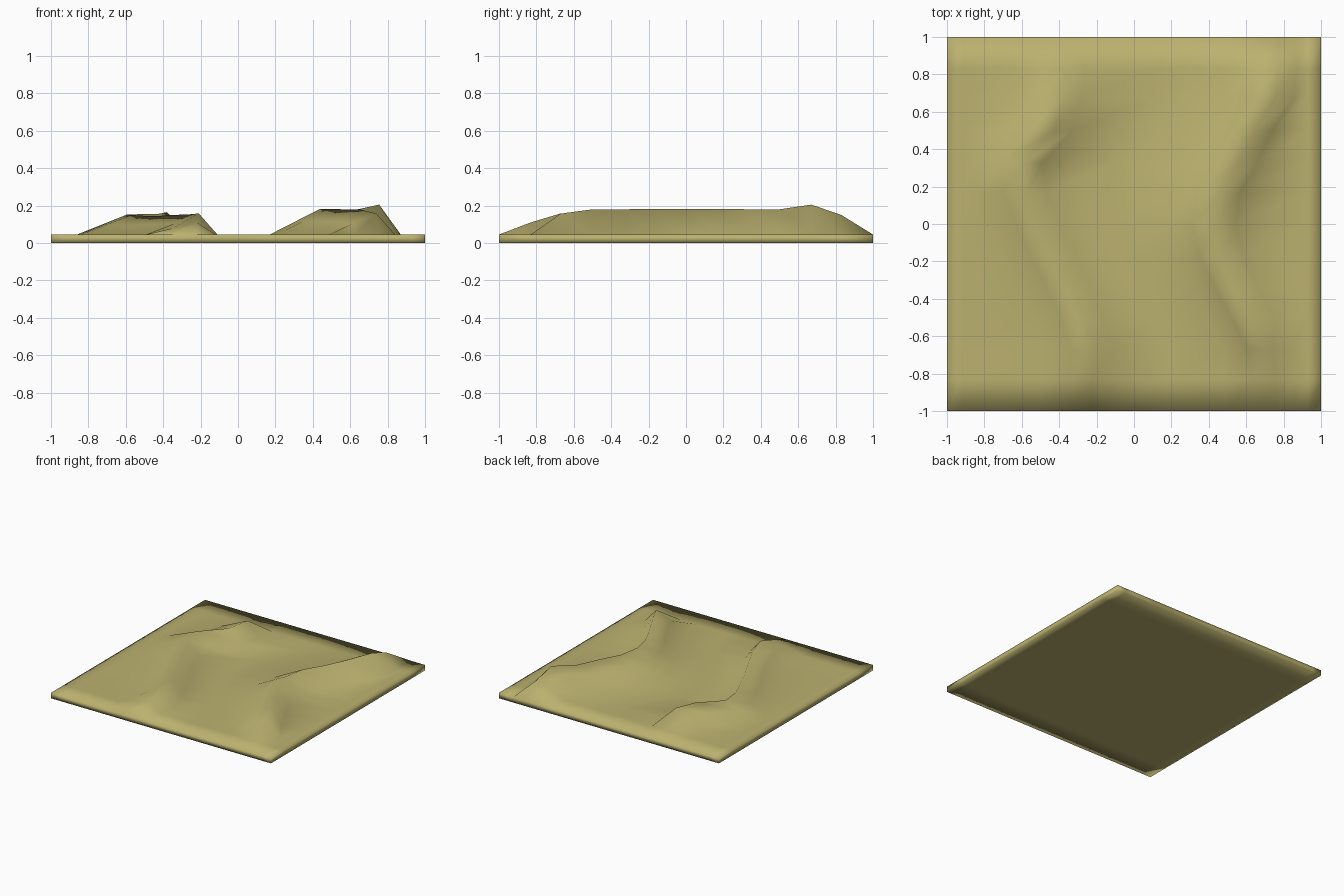
import bpy

if "Cube" in bpy.data.objects:
    bpy.data.objects.remove(bpy.data.objects["Cube"])

BASE = 0.045
# dune crest rows from front to back: (y, left crest x, left height, right crest x, right height)
ROWS = [
    (-1.00, -0.22, 0.000, 0.76, 0.000),
    (-0.83, -0.22, 0.065, 0.76, 0.000),
    (-0.67, -0.21, 0.113, 0.74, 0.112),
    (-0.50, -0.26, 0.108, 0.65, 0.135),
    (-0.33, -0.34, 0.105, 0.56, 0.135),
    (-0.17, -0.42, 0.100, 0.48, 0.137),
    (0.00, -0.50, 0.100, 0.44, 0.138),
    (0.17, -0.57, 0.105, 0.47, 0.138),
    (0.33, -0.59, 0.108, 0.56, 0.135),
    (0.50, -0.43, 0.110, 0.64, 0.135),
    (0.67, -0.38, 0.120, 0.755, 0.160),
    (0.83, -0.37, 0.000, 0.77, 0.105),
    (1.00, -0.37, 0.000, 0.77, 0.000),
]


def dune(crest, height):
    """Long windward slope on the left, steep slip face on the right."""
    return [(crest - 0.27, 0), (crest - 0.13, 0.52 * height),
            (crest, height), (crest + 0.10, 0)]


# each row is one cross-section: top surface points from left to right
sections = []
for y, c1, h1, c2, h2 in ROWS:
    profile = [(-1, 0), (-0.92, 0)] + dune(c1, h1) + [((c1 + c2 - 0.17) / 2, 0)]
    profile += dune(c2, h2) + [(0.93, 0), (1, 0)]
    sections.append([(x, y, BASE + z) for x, z in profile])

n, m = len(ROWS), len(sections[0])
verts = [v for s in sections for v in s]
verts += [(x, y, 0) for x, y, z in verts]
low = n * m
faces = []
# top and underside grids
for r in range(n - 1):
    for c in range(m - 1):
        a = r * m + c
        quad = (a, a + 1, a + m + 1, a + m)
        faces.append(quad)
        faces.append(tuple(low + i for i in reversed(quad)))

# slab edge all the way round
rim = list(range(m)) + [r * m + m - 1 for r in range(1, n)]
rim += [(n - 1) * m + c for c in range(m - 2, -1, -1)] + [r * m for r in range(n - 2, 0, -1)]
for a, b in zip(rim, rim[1:] + rim[:1]):
    faces.append((a, low + a, low + b, b))

mesh = bpy.data.meshes.new("sand_dune_tile")
mesh.from_pydata(verts, [], faces)
mesh.shade_smooth()
mesh.update()
tile = bpy.data.objects.new("sand_dune_tile", mesh)
bpy.context.collection.objects.link(tile)

# sand colour
sand = bpy.data.materials.new("sand")
sand.diffuse_color = (0.50, 0.44, 0.16, 1)
sand.use_nodes = True
sand.node_tree.nodes["Principled BSDF"].inputs["Base Color"].default_value = sand.diffuse_color
mesh.materials.append(sand)
